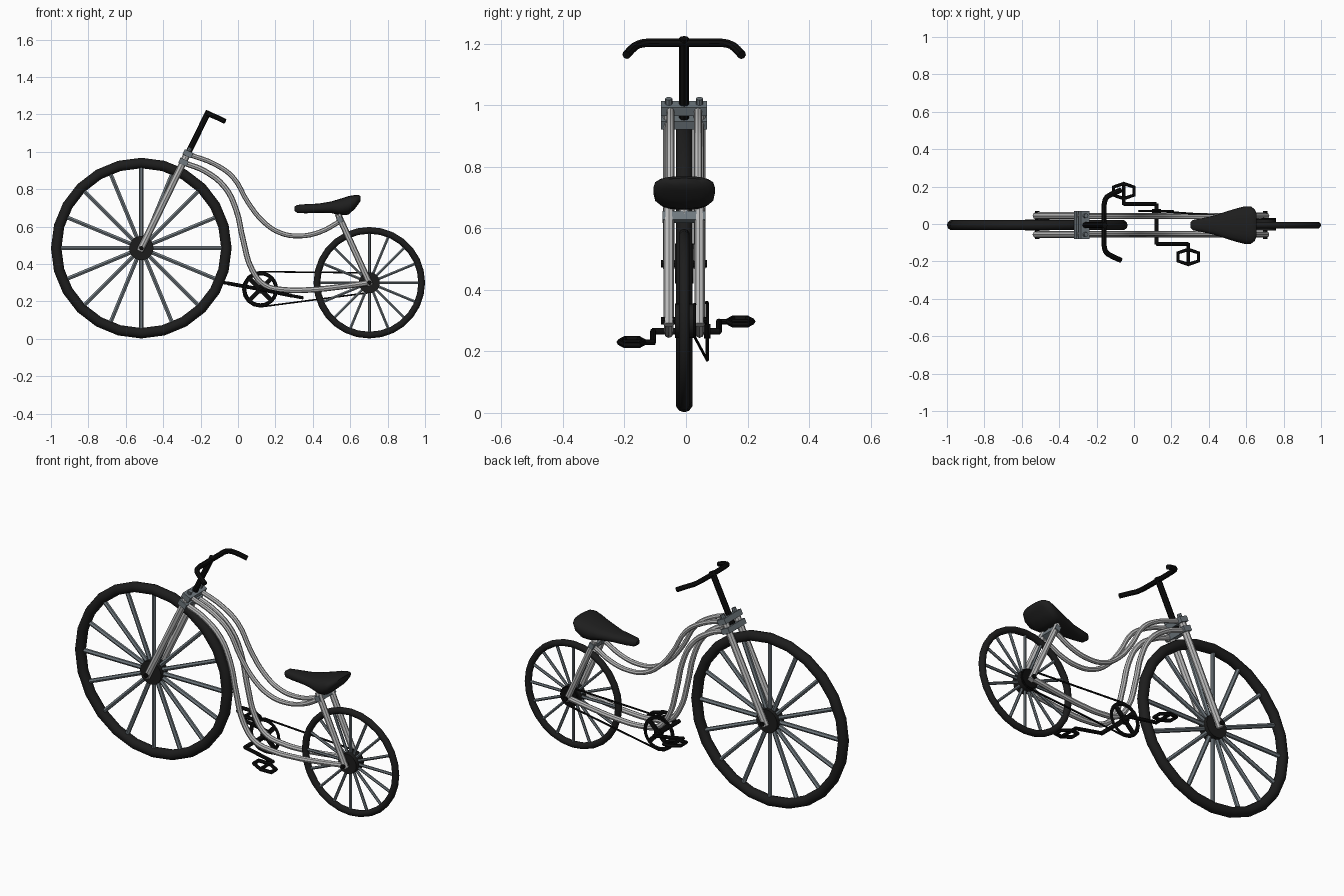
import bpy, bmesh
from math import sin, cos, pi, radians, atan2, copysign
from mathutils import Vector

if "Cube" in bpy.data.objects:
    bpy.data.objects.remove(bpy.data.objects["Cube"])


def material(name, c):
    m = bpy.data.materials.new(name)
    m.diffuse_color = (*c, 1)
    m.use_nodes = True
    m.node_tree.nodes["Principled BSDF"].inputs["Base Color"].default_value = m.diffuse_color
    return m


RUBBER = material("rubber", (0.012, 0.012, 0.012))
BLACK = material("black_metal", (0.004, 0.004, 0.004))
LEATHER = material("leather", (0.013, 0.013, 0.013))
STEEL = material("steel", (0.5, 0.5, 0.5))
SLATE = material("slate", (0.16, 0.19, 0.21))


def finish(ob, name, mat, smooth=True):
    ob.name = name
    ob.data.materials.clear()
    ob.data.materials.append(mat)
    if smooth:
        bpy.ops.object.select_all(action='DESELECT')
        ob.select_set(True)
        bpy.context.view_layer.objects.active = ob
        bpy.ops.object.shade_smooth_by_angle(angle=radians(40))
    return ob


def tube(name, pts, r, mat, cyclic=False, curved=False, res=2):
    """Round bar swept along points."""
    cu = bpy.data.curves.new(name, 'CURVE')
    cu.dimensions = '3D'
    cu.bevel_depth, cu.bevel_resolution, cu.use_fill_caps = r, res, True
    cu.resolution_u = 4
    if curved:
        sp = cu.splines.new('BEZIER')
        sp.bezier_points.add(len(pts) - 1)
        for b, p in zip(sp.bezier_points, pts):
            b.co = p
            b.handle_left_type = b.handle_right_type = 'AUTO'
    else:
        sp = cu.splines.new('POLY')
        sp.points.add(len(pts) - 1)
        for b, p in zip(sp.points, pts):
            b.co = (*p, 1)
    sp.use_cyclic_u = cyclic
    tmp = bpy.data.objects.new(name + "_path", cu)
    bpy.context.collection.objects.link(tmp)
    dg = bpy.context.evaluated_depsgraph_get()
    me = bpy.data.meshes.new_from_object(tmp.evaluated_get(dg))
    bpy.data.objects.remove(tmp)
    ob = bpy.data.objects.new(name, me)
    bpy.context.collection.objects.link(ob)
    return finish(ob, name, mat)


def disc(name, c, r, depth, mat, sides=20):
    """Cylinder with its axis along y."""
    bpy.ops.mesh.primitive_cylinder_add(vertices=sides, radius=r, depth=depth,
                                        location=c, rotation=(pi / 2, 0, 0))
    return finish(bpy.context.object, name, mat)


def block(name, c, size, tilt, mat):
    bpy.ops.mesh.primitive_cube_add(size=1, location=c, rotation=(0, tilt, 0))
    ob = bpy.context.object
    ob.scale = size
    m = ob.modifiers.new("bevel", 'BEVEL')
    m.width, m.segments = 0.005, 1
    return finish(ob, name, mat, False)


def wheel(name, x, z, R, r, hub, spoke_r, seg):
    bpy.ops.mesh.primitive_torus_add(major_radius=R - r, minor_radius=r, major_segments=seg,
                                     minor_segments=10, location=(x, 0, z), rotation=(pi / 2, 0, 0))
    finish(bpy.context.object, name + "_tire", RUBBER)
    disc(name + "_hub", (x, 0, z), hub, 0.06, RUBBER)
    disc(name + "_axle", (x, 0, z), 0.012, 0.15, BLACK, 8)
    for i in range(16):
        d = Vector((cos(i * pi / 8), 0, sin(i * pi / 8)))
        c = Vector((x, 0, z))
        tube(name + "_spoke", [c + d * hub * 0.8, c + d * (R - 1.7 * r)], spoke_r, SLATE, res=1)


# Wheels
FX, FZ, RX, RZ = -0.517, 0.485, 0.702, 0.30
wheel("front_wheel", FX, FZ, 0.483, 0.028, 0.065, 0.012, 24)
wheel("rear_wheel", RX, RZ, 0.298, 0.018, 0.056, 0.008, 28)

# Paired fork legs, frame tubes and seat stays
upper = [(-0.26, 0.985), (-0.123, 0.933), (-0.027, 0.864), (0.053, 0.73), (0.134, 0.628),
         (0.225, 0.567), (0.33, 0.55), (0.44, 0.572), (0.545, 0.628)]
lower = [(-0.285, 0.94), (-0.176, 0.896), (-0.07, 0.81), (-0.01, 0.69), (0.027, 0.53),
         (0.075, 0.37), (0.144, 0.286), (0.25, 0.262), (0.385, 0.262), (0.545, 0.278), (RX, RZ)]
for s in (-1, 1):
    y = 0.05 * s
    tube("fork_leg", [(FX - 0.008, y, FZ - 0.016), (-0.268, y, 0.995)], 0.019, STEEL)
    tube("fork_cap", [(-0.27, y, 0.99), (-0.255, y, 1.022)], 0.012, SLATE)
    tube("upper_frame_tube", [(x, y * 0.9, z) for x, z in upper], 0.013, STEEL, curved=True)
    tube("lower_frame_tube", [(x, y, z) for x, z in lower], 0.015, STEEL, curved=True)
    tube("seat_stay", [(RX + 0.006, y, RZ - 0.014), (0.535, y, 0.665)], 0.017, STEEL)

# Fork crown plates and seat clamp
tilt = atan2(0.357, 0.73)
block("upper_crown", (-0.268, 0, 0.99), (0.05, 0.15, 0.03), tilt, SLATE)
block("lower_crown", (-0.291, 0, 0.945), (0.05, 0.15, 0.03), tilt, SLATE)
block("seat_clamp", (0.545, 0, 0.637), (0.03, 0.14, 0.03), -0.4, SLATE)
tube("seat_post", [(0.545, 0, 0.63), (0.53, 0, 0.69)], 0.016, STEEL)

# Handlebar
tube("handlebar_stem", [(-0.285, 0, 0.955), (-0.156, 0, 1.218)], 0.016, BLACK)
half = [(-0.16, 0.07, 1.203), (-0.158, 0.12, 1.203), (-0.147, 0.147, 1.198),
        (-0.12, 0.165, 1.187), (-0.07, 0.188, 1.163)]
tube("handlebar", [(x, -y, z) for x, y, z in half[::-1]] + half, 0.014, BLACK, curved=True)

# Seat: rounded sections (x, half width, bottom, top) lofted along x
secs = [(0.302, 0.014, 0.684, 0.706), (0.316, 0.028, 0.674, 0.716), (0.36, 0.036, 0.671, 0.72),
        (0.43, 0.052, 0.674, 0.723), (0.50, 0.075, 0.672, 0.735), (0.55, 0.09, 0.66, 0.75),
        (0.59, 0.1, 0.664, 0.763), (0.625, 0.1, 0.695, 0.769), (0.645, 0.085, 0.722, 0.769),
        (0.656, 0.06, 0.738, 0.763)]
bm, N, rings = bmesh.new(), 16, []
for x, w, lo, hi in secs:
    ring = []
    for i in range(N):
        c, s = cos(2 * pi * i / N), sin(2 * pi * i / N)
        ring.append(bm.verts.new((x, w * copysign(abs(c) ** 0.75, c),
                                  (lo + hi) / 2 + (hi - lo) / 2 * copysign(abs(s) ** 0.75, s))))
    rings.append(ring)
for a, b in zip(rings, rings[1:]):
    for i in range(N):
        j = (i + 1) % N
        bm.faces.new((a[i], a[j], b[j], b[i]))
bm.faces.new(rings[0])
bm.faces.new(rings[-1])
bmesh.ops.recalc_face_normals(bm, faces=bm.faces)
me = bpy.data.meshes.new("seat")
bm.to_mesh(me)
bm.free()
seat = bpy.data.objects.new("seat", me)
bpy.context.collection.objects.link(seat)
finish(seat, "seat", LEATHER)

# Chainring with crossed arms
CX, CZ, CY = 0.12, 0.265, 0.075
bpy.ops.mesh.primitive_torus_add(major_radius=0.085, minor_radius=0.01, major_segments=24,
                                 minor_segments=6, location=(CX, CY, CZ), rotation=(pi / 2, 0, 0))
bpy.context.object.scale = (1, 1, 0.6)
finish(bpy.context.object, "chainring", BLACK)
for a in (pi / 4, -pi / 4):
    block("chainring_arm", (CX, CY, CZ), (0.17, 0.01, 0.024), a, BLACK)
disc("chainring_hub", (CX, CY, CZ), 0.024, 0.02, BLACK, 12)

# Chain round chainring and rear sprocket
disc("rear_sprocket", (RX, 0.034, RZ), 0.05, 0.01, BLACK, 16)
chain = []
for k in range(9):
    a = radians(90 + 22.5 * k)
    chain.append((CX + 0.094 * cos(a), CY, CZ + 0.094 * sin(a)))
for k in range(9):
    a = radians(-90 + 22.5 * k)
    chain.append((RX + 0.053 * cos(a), 0.034, RZ + 0.053 * sin(a)))
tube("chain", chain, 0.005, BLACK, cyclic=True, res=1)

# Crank axle, arms and pedals (pedals lie along the crank slope)
disc("crank_axle", (CX, 0.006, CZ), 0.011, 0.22, BLACK, 10)
slope = -0.19
for s, px, pz in ((1, -0.055, 0.297), (-1, 0.29, 0.23)):
    y, py = 0.107 * s + 0.006, 0.176 * s + 0.006
    tube("crank_arm", [(CX, y, CZ), (px, y, pz)], 0.01, BLACK)
    tube("pedal_spindle", [(px, y - 0.006 * s, pz), (px, py + 0.045 * s, pz)], 0.009, BLACK)
    loop = [(-0.054, -0.022), (0, -0.04), (0.054, -0.022), (0.054, 0.022), (0, 0.04), (-0.054, 0.022)]
    p = tube("pedal", [(px + u, py + v, pz) for u, v in loop], 0.01, BLACK, cyclic=True, res=1)
    for v in p.data.vertices:
        v.co.z += slope * (v.co.x - px)

# The whole cycle sits slightly off the pedal-to-pedal centre
for ob in bpy.context.collection.objects:
    ob.location.y -= 0.006
